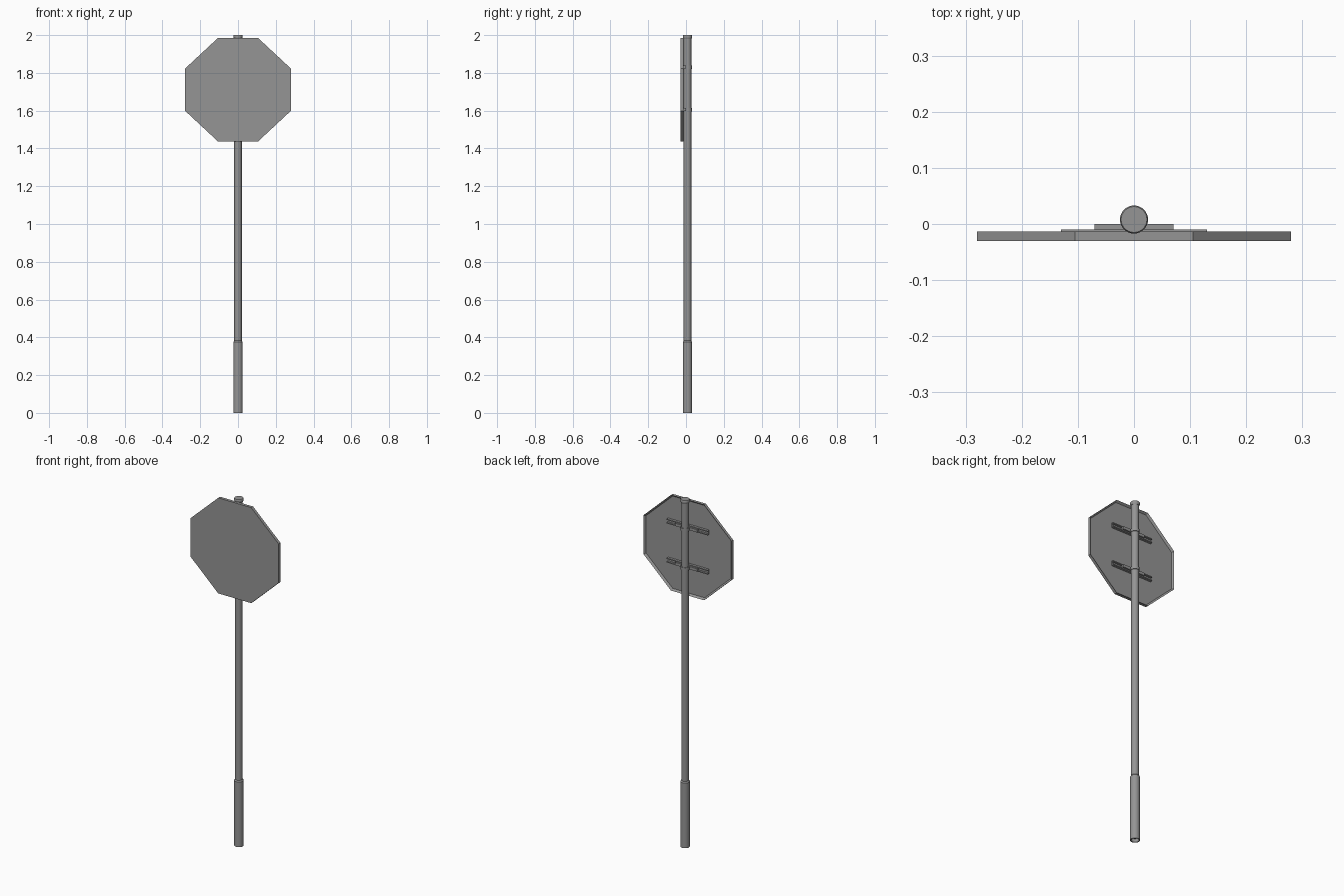
import bpy, bmesh, math
from mathutils import Matrix

cube = bpy.data.objects.get("Cube")
if cube:
    bpy.data.objects.remove(cube, do_unlink=True)

grey = bpy.data.materials.new("galvanised_grey")
grey.use_nodes = True
grey.diffuse_color = (0.3, 0.3, 0.3, 1)
grey.node_tree.nodes["Principled BSDF"].inputs["Base Color"].default_value = (0.3, 0.3, 0.3, 1)

POLE_Y = 0.008


def finish(name, bm, smooth=False):
    bmesh.ops.recalc_face_normals(bm, faces=bm.faces)
    mesh = bpy.data.meshes.new(name)
    bm.to_mesh(mesh)
    bm.free()
    mesh.materials.append(grey)
    obj = bpy.data.objects.new(name, mesh)
    bpy.context.collection.objects.link(obj)
    if smooth:
        bpy.ops.object.select_all(action='DESELECT')
        obj.select_set(True)
        bpy.context.view_layer.objects.active = obj
        bpy.ops.object.shade_smooth_by_angle(angle=math.radians(35))
    return obj


def lathe(name, profile, closed=False, sides=32):
    """Spin an (radius, height) profile around the pole axis."""
    bm = bmesh.new()
    verts = [bm.verts.new((r, POLE_Y, z)) for r, z in profile]
    pairs = list(zip(verts, verts[1:])) + ([(verts[-1], verts[0])] if closed else [])
    edges = [bm.edges.new(p) for p in pairs]
    bmesh.ops.spin(bm, geom=verts + edges, cent=(0, POLE_Y, 0), axis=(0, 0, 1),
                   angle=math.tau, steps=sides, use_duplicate=False)
    bmesh.ops.remove_doubles(bm, verts=bm.verts, dist=1e-5)
    return finish(name, bm, True)


def boxes(name, spans):
    """Join boxes given as (x range, y range, z range)."""
    bm = bmesh.new()
    for span in spans:
        mid = [(a + b) / 2 for a, b in span]
        size = [b - a for a, b in span]
        bmesh.ops.create_cube(bm, size=1, matrix=Matrix.Translation(mid) @ Matrix.Diagonal((*size, 1)))
    return finish(name, bm)


# Pole, ground sleeve and cap
lathe("pole", [(0.017, 0.02), (0.02, 0.02), (0.02, 1.99), (0.017, 1.99)], closed=True)
lathe("ground_sleeve", [(0.02, 0), (0.025, 0), (0.025, 0.375), (0.02, 0.382)], closed=True)
lathe("pole_cap", [(0, 1.98), (0.022, 1.98), (0.025, 1.987), (0.025, 1.997), (0.023, 2.0), (0, 2.0)])

# Octagonal sign panel with a raised rim behind
bm = bmesh.new()
hx, hz, cx, cz, mid_z = 0.28, 0.275, 0.105, 0.112, 1.711
corners = [(cx, hz), (hx, cz), (hx, -cz), (cx, -hz), (-cx, -hz), (-hx, -cz), (-hx, cz), (-cx, hz)]
front = bm.faces.new([bm.verts.new((x, -0.03, mid_z + z)) for x, z in corners])
back = bmesh.ops.extrude_face_region(bm, geom=[front])
bmesh.ops.translate(bm, vec=(0, 0.017, 0), verts=[v for v in back["geom"] if isinstance(v, bmesh.types.BMVert)])
bm.faces.ensure_lookup_table()
if not any(len(f.verts) == 8 and f.calc_center_median().y < -0.029 for f in bm.faces):
    bm.faces.new([v for v in bm.verts if v.co.y < -0.029])
bmesh.ops.recalc_face_normals(bm, faces=bm.faces)
rear = max(bm.faces, key=lambda f: f.calc_center_median().y)
bmesh.ops.inset_region(bm, faces=[rear], thickness=0.01)
bmesh.ops.translate(bm, vec=(0, -0.011, 0), verts=rear.verts)
finish("sign_panel", bm)

# Two mounting brackets: channel rail, clamp plate and band round the pole
for label, z in (("lower", 1.605), ("upper", 1.83)):
    boxes(label + "_rail", [
        ((-0.13, 0.13), (-0.025, -0.021), (z - 0.013, z + 0.013)),
        ((-0.13, 0.13), (-0.025, -0.010), (z - 0.013, z - 0.007)),
        ((-0.13, 0.13), (-0.025, -0.010), (z + 0.007, z + 0.013)),
    ])
    boxes(label + "_clamp_plate", [((-0.07, 0.07), (-0.012, 0.0), (z - 0.008, z + 0.008))])
    lathe(label + "_pole_band", [(0.019, z - 0.009), (0.0235, z - 0.009), (0.0235, z + 0.009), (0.019, z + 0.009)], closed=True)
